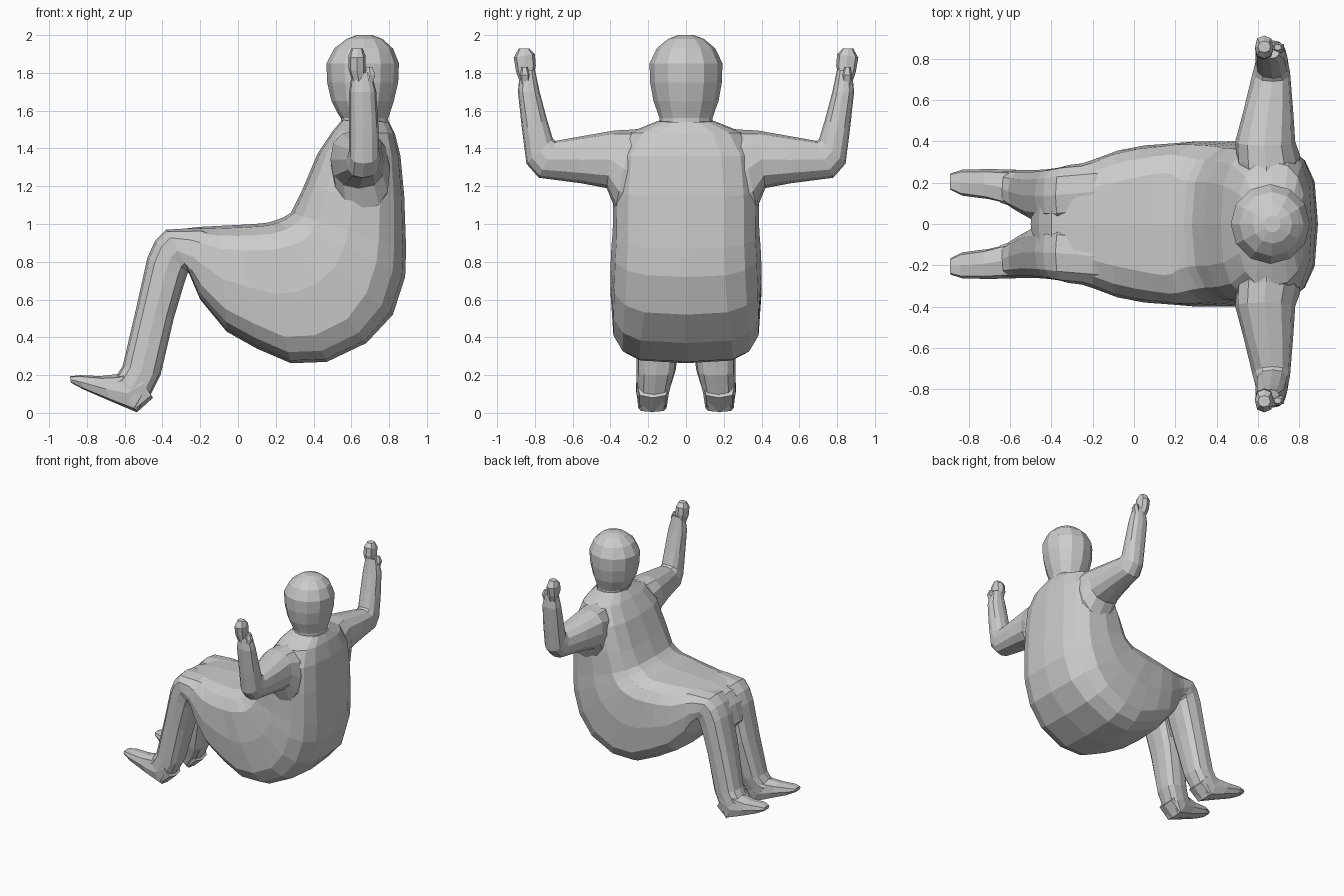
import bpy, bmesh
from math import cos, sin, pi
from mathutils import Vector


def spow(v, e):
    return (abs(v) ** e) * (1 if v >= 0 else -1)


def loft(name, sections, axis, n=12, power=2.4, flip=False):
    """Skin rings; each section is (point A, point B, half width along axis, optional squareness)."""
    bm = bmesh.new()
    rings = []
    for a, b, w, *p in sections:
        a, b = Vector(a), Vector(b)
        e = 2 / (p[0] if p else power)
        mid, half, side = (a + b) / 2, (a - b) / 2, Vector(axis) * w
        ring = []
        for i in range(n):
            t = 2 * pi * i / n
            co = mid + half * spow(cos(t), e) + side * spow(sin(t), e)
            if flip:
                co.y = -co.y
            ring.append(bm.verts.new(co))
        rings.append(ring)
    for r, q in zip(rings, rings[1:]):
        for i in range(n):
            j = (i + 1) % n
            bm.faces.new((r[i], r[j], q[j], q[i]))
    bm.faces.new(rings[0])
    bm.faces.new(rings[-1])
    bmesh.ops.recalc_face_normals(bm, faces=bm.faces)
    mesh = bpy.data.meshes.new(name)
    bm.to_mesh(mesh)
    bm.free()
    ob = bpy.data.objects.new(name, mesh)
    bpy.context.collection.objects.link(ob)
    return ob


def xz(rows):
    """Rows of (xa, za, xb, zb, y centre, half width in y, optional squareness)."""
    return [((xa, y, za), (xb, y, zb), w, *p) for xa, za, xb, zb, y, w, *p in rows]


Y, X = (0, 1, 0), (1, 0, 0)

# Torso, seat and joined thighs, bent in one sweep
loft("body", xz([
    (.55, 1.55, .80, 1.54, 0, .15, 2.4), (.50, 1.49, .83, 1.48, 0, .30, 2.6),
    (.42, 1.37, .86, 1.36, 0, .37, 2.8), (.34, 1.18, .88, 1.15, 0, .385),
    (.28, 1.06, .89, .87, 0, .388), (.24, 1.035, .885, .72, 0, .395),
    (.20, 1.02, .82, .52, 0, .40, 3.2), (.17, 1.01, .68, .37, 0, .40, 3.8),
    (.14, 1.005, .47, .27, 0, .40, 4), (.09, 1.0, .28, .263, 0, .39, 4),
    (0, .995, .10, .34, 0, .38, 3.6), (-.10, .99, -.06, .43, 0, .355, 3.4),
    (-.20, .985, -.20, .60, 0, .31, 3.4), (-.29, .975, -.26, .74, 0, .285, 3.4),
    (-.40, .94, -.29, .755, 0, .25), (-.46, .86, -.34, .70, 0, .18),
    (-.50, .72, -.38, .58, 0, .06)]), Y, n=16, power=3)

# Head and neck
head = [(1.48, .67, .13, .14), (1.56, .67, .125, .14), (1.59, .665, .14, .15),
        (1.65, .66, .165, .172), (1.75, .66, .188, .19), (1.85, .66, .192, .193),
        (1.93, .665, .155, .155), (1.98, .67, .095, .095), (2.0, .67, .04, .04)]
loft("head", [((c - rx, 0, z), (c + rx, 0, z), ry) for z, c, rx, ry in head],
     Y, power=2)

for side, flip in (("left", True), ("right", False)):
    # Leg from thigh through knee to ankle
    loft(side + "_leg", xz([
        (0, .93, -.02, .62, .17, .12), (-.20, .98, -.19, .62, .155, .145),
        (-.38, .97, -.26, .75, .14, .145), (-.44, .91, -.265, .745, .137, .138),
        (-.48, .82, -.28, .70, .136, .134), (-.54, .55, -.34, .50, .138, .125),
        (-.61, .25, -.41, .20, .158, .103), (-.645, .195, -.47, .08, .172, .09),
        (-.66, .185, -.535, .005, .178, .08, 5)]), Y, power=2.8, flip=flip)
    # Pointed foot
    loft(side + "_foot", xz([
        (-.55, .23, -.45, .08, .175, .085), (-.64, .205, -.535, .003, .178, .085),
        (-.73, .195, -.67, .06, .193, .073), (-.84, .20, -.82, .125, .20, .063),
        (-.89, .193, -.885, .16, .205, .04)]), Y, n=8, power=3.5, flip=flip)
    # Upper arm, elbow and raised forearm, fanning out at the armpit
    loft(side + "_arm", [
        ((.65, .08, 1.52), (.66, .24, .98), .12),
        ((.64, .28, 1.50), (.66, .375, 1.08), .155),
        ((.63, .38, 1.495), (.64, .42, 1.19), .145),
        ((.65, .55, 1.465), (.65, .55, 1.215), .12),
        ((.67, .69, 1.44), (.66, .78, 1.245), .09),
        ((.67, .705, 1.45), (.665, .845, 1.32), .08),
        ((.665, .735, 1.55), (.665, .868, 1.50), .078),
        ((.66, .775, 1.70), (.66, .89, 1.70), .072),
        ((.655, .80, 1.82), (.655, .88, 1.80), .05)], X, flip=flip)
    # Fist
    loft(side + "_hand", [
        ((.64, .81, 1.76), (.64, .88, 1.75), .035),
        ((.63, .795, 1.84), (.63, .90, 1.81), .045),
        ((.63, .80, 1.90), (.63, .912, 1.88), .045),
        ((.63, .83, 1.93), (.63, .885, 1.93), .03)], X, n=8, flip=flip)
    # Thumb
    loft(side + "_thumb", [
        ((.68, .82, 1.73), (.68, .88, 1.73), .03),
        ((.70, .825, 1.79), (.70, .88, 1.79), .03),
        ((.695, .84, 1.83), (.695, .87, 1.83), .018)], X, n=6, flip=flip)
